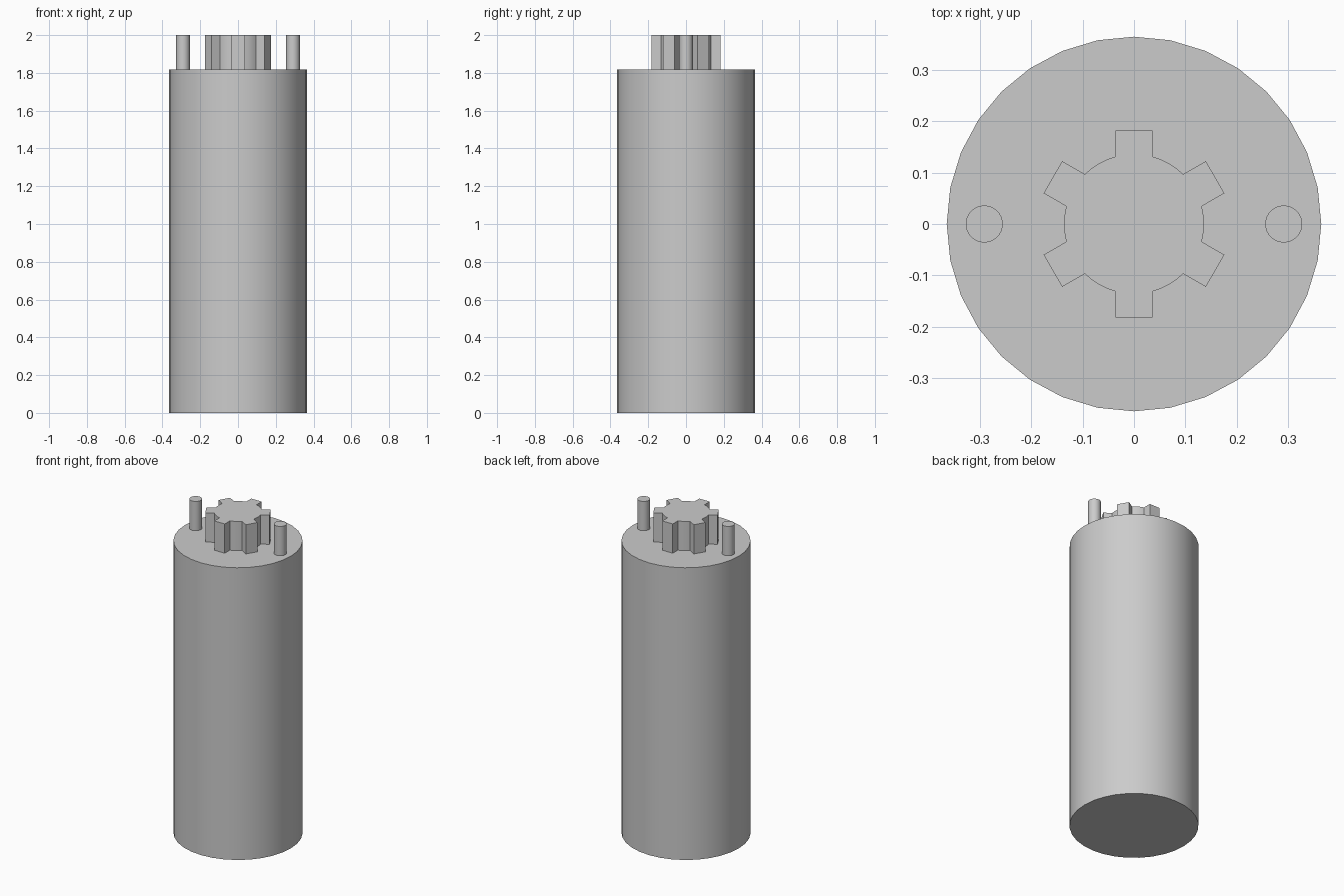
import bpy, bmesh, math

cube = bpy.data.objects.get("Cube")
if cube:
    bpy.data.objects.remove(cube, do_unlink=True)

BODY_TOP, TOP = 1.818, 2.0

grey = bpy.data.materials.new("plain grey")
grey.use_nodes = True
colour = (0.6, 0.6, 0.6, 1)
grey.diffuse_color = colour
grey.node_tree.nodes["Principled BSDF"].inputs["Base Color"].default_value = colour


def prism(name, outline, low, high, smooth_angle=30):
    """Extrude a flat outline upwards into a closed solid."""
    bm = bmesh.new()
    base = bm.faces.new([bm.verts.new((x, y, low)) for x, y in outline])
    top = bmesh.ops.extrude_face_region(bm, geom=[base], use_keep_orig=True)
    raised = [v for v in top["geom"] if isinstance(v, bmesh.types.BMVert)]
    bmesh.ops.translate(bm, verts=raised, vec=(0, 0, high - low))
    bmesh.ops.recalc_face_normals(bm, faces=bm.faces)
    mesh = bpy.data.meshes.new(name)
    bm.to_mesh(mesh)
    bm.free()
    mesh.materials.append(grey)
    obj = bpy.data.objects.new(name, mesh)
    bpy.context.collection.objects.link(obj)
    bpy.ops.object.select_all(action="DESELECT")
    obj.select_set(True)
    bpy.context.view_layer.objects.active = obj
    bpy.ops.object.shade_smooth_by_angle(angle=math.radians(smooth_angle))
    return obj


def circle(radius, cx=0, sides=32):
    steps = [math.tau * i / sides for i in range(sides)]
    return [(cx + radius * math.cos(a), radius * math.sin(a)) for a in steps]


def gear(root, tip, half_width, teeth=6, arc_steps=4):
    """Straight-sided teeth joined by arcs of the root circle."""
    points = []
    pitch = math.tau / teeth
    edge = math.asin(half_width / root)
    for i in range(teeth):
        mid = math.pi / 2 + i * pitch
        c, s = math.cos(mid), math.sin(mid)
        for side in (-half_width, half_width):
            points.append((tip * c - side * s, tip * s + side * c))
        for k in range(arc_steps + 1):
            a = mid + edge + (pitch - 2 * edge) * k / arc_steps
            points.append((root * math.cos(a), root * math.sin(a)))
    return points


# Main cylinder
prism("body", circle(0.364), 0, BODY_TOP)

# Toothed drive on top
prism("drive_gear", gear(0.136, 0.182, 0.036), BODY_TOP, TOP)

# Two locating pins
for name, x in (("left_pin", 0.291), ("right_pin", -0.291)):
    prism(name, circle(0.036, x), BODY_TOP, TOP)
